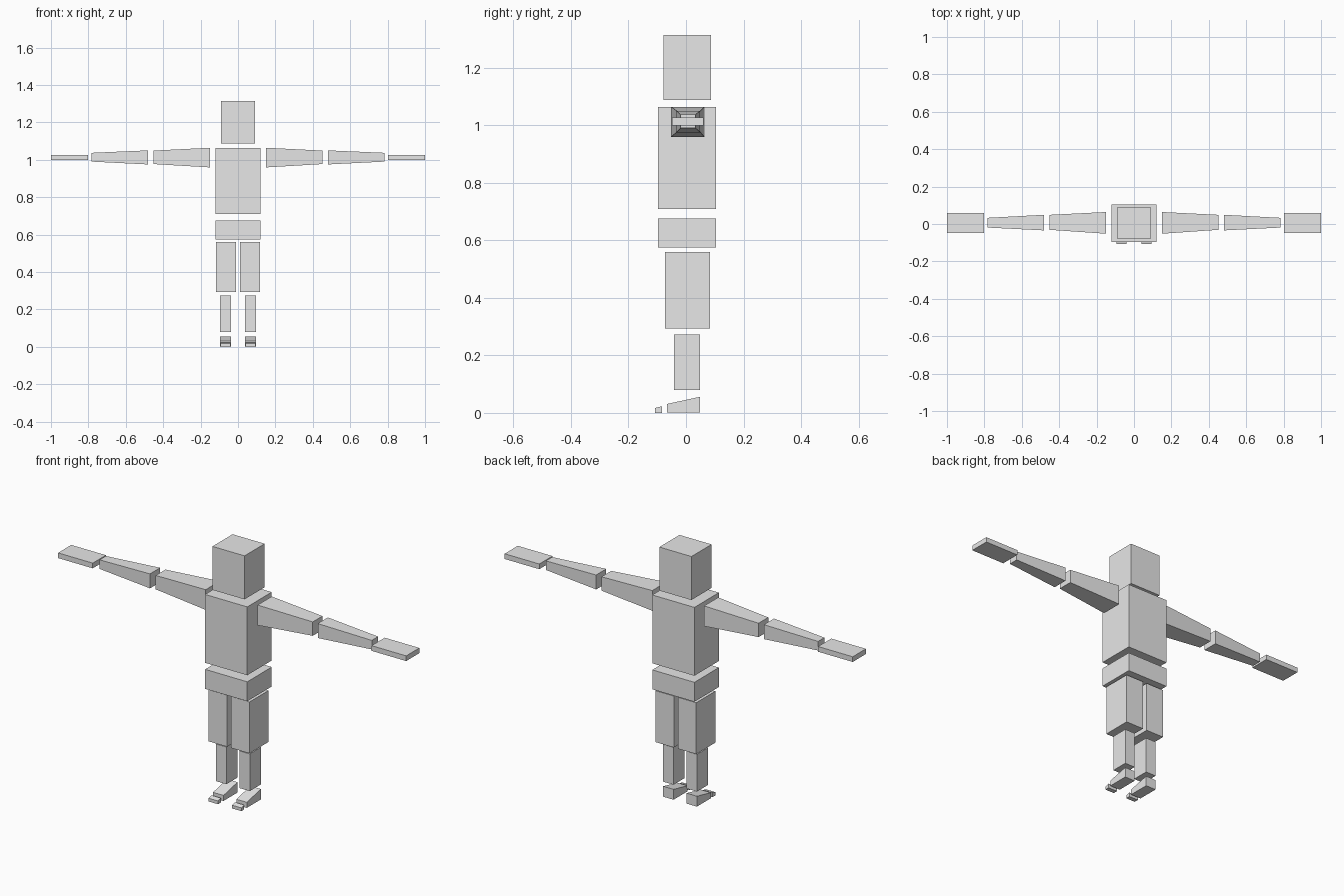
import bpy

if "Cube" in bpy.data.objects:
    bpy.data.objects.remove(bpy.data.objects["Cube"])

gray = bpy.data.materials.new("plain gray")
gray.diffuse_color = (0.8, 0.8, 0.8, 1.0)
gray.use_nodes = True
gray.node_tree.nodes["Principled BSDF"].inputs["Base Color"].default_value = gray.diffuse_color


def block(name, verts):
    """Six-sided solid: verts are one end ring of four, then the other."""
    faces = [(3, 2, 1, 0), (4, 5, 6, 7)]
    faces += [(i, (i + 1) % 4, (i + 1) % 4 + 4, i + 4) for i in range(4)]
    mesh = bpy.data.meshes.new(name)
    mesh.from_pydata(verts, [], faces)
    mesh.materials.append(gray)
    obj = bpy.data.objects.new(name, mesh)
    bpy.context.collection.objects.link(obj)
    return obj


def taper_x(name, x0, x1, a, b):
    """Block along x; a and b are the (y0, y1, z0, z1) end sections."""
    verts = []
    for x, (y0, y1, z0, z1) in ((x0, a), (x1, b)):
        verts += [(x, y0, z0), (x, y1, z0), (x, y1, z1), (x, y0, z1)]
    return block(name, verts)


def wedge_y(name, x0, x1, y0, y1, z0, front_top, back_top):
    """Block with a top that slopes from front to back."""
    verts = []
    for x in (x0, x1):
        verts += [(x, y0, z0), (x, y1, z0), (x, y1, back_top), (x, y0, front_top)]
    return block(name, verts)


def box(name, x0, x1, y0, y1, z0, z1):
    return wedge_y(name, x0, x1, y0, y1, z0, z1, z1)


def mirrored(obj):
    obj.modifiers.new("other side", 'MIRROR').use_axis[0] = True


# Head and trunk
box("head", -0.092, 0.092, -0.078, 0.087, 1.088, 1.314)
box("torso", -0.121, 0.121, -0.097, 0.104, 0.709, 1.064)
box("pelvis", -0.121, 0.121, -0.097, 0.104, 0.574, 0.675)

# Arms and hands
mirrored(taper_x("upper_arm", 0.149, 0.451,
                 (-0.052, 0.064, 0.959, 1.064), (-0.031, 0.049, 0.977, 1.049)))
mirrored(taper_x("forearm", 0.482, 0.782,
                 (-0.034, 0.049, 0.975, 1.050), (-0.019, 0.033, 0.990, 1.037)))
mirrored(box("hand", 0.801, 1.0, -0.048, 0.060, 0.999, 1.026))

# Legs, feet and toes
mirrored(box("thigh", 0.012, 0.117, -0.073, 0.083, 0.293, 0.560))
mirrored(box("shin", 0.037, 0.097, -0.042, 0.049, 0.080, 0.273))
mirrored(wedge_y("foot", 0.037, 0.097, -0.066, 0.049, 0.002, 0.031, 0.056))
mirrored(wedge_y("toes", 0.040, 0.094, -0.107, -0.083, 0.0, 0.017, 0.023))
